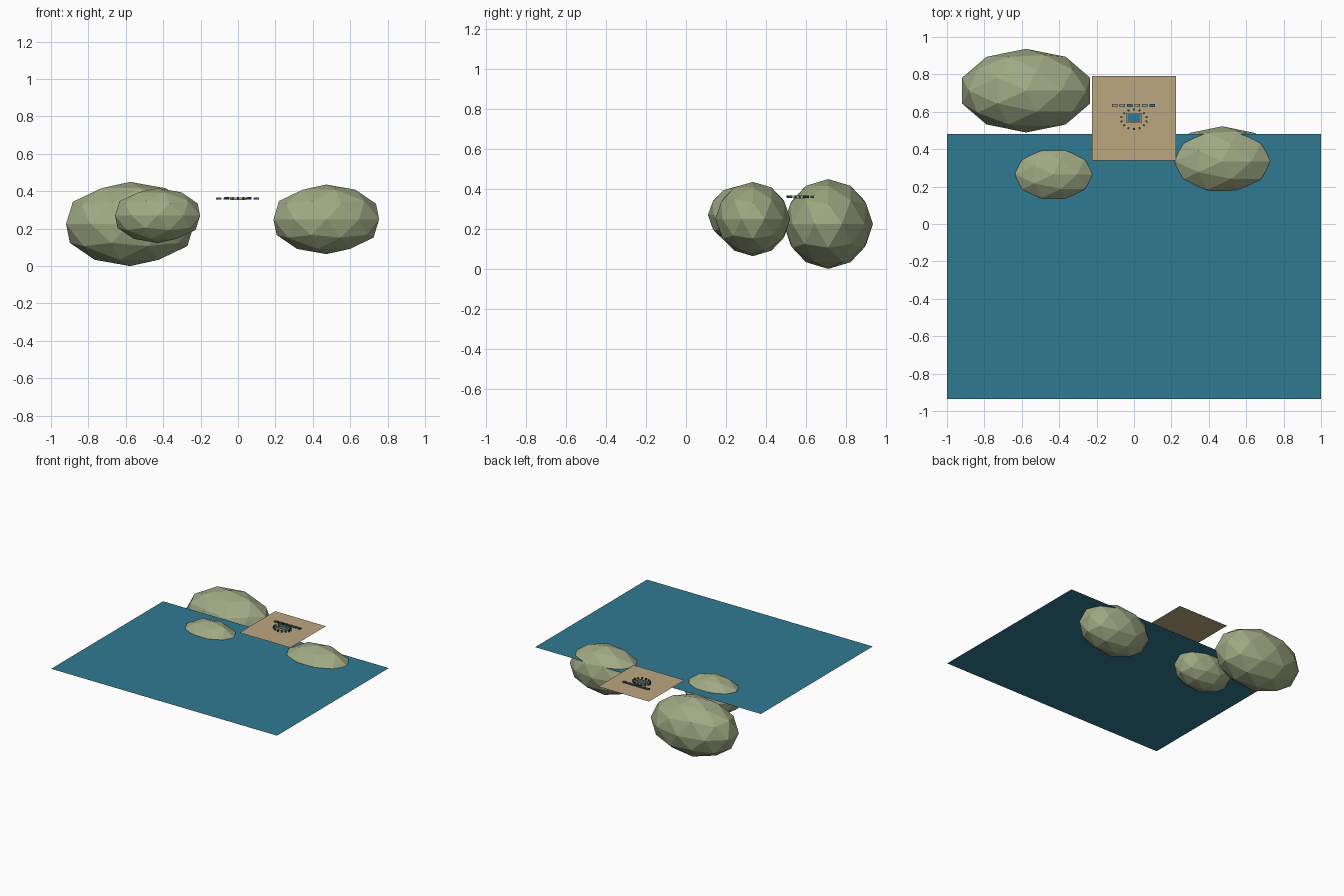
import bpy
import math

cube = bpy.data.objects.get("Cube")
if cube:
    bpy.data.objects.remove(cube, do_unlink=True)


def material(name, rgb):
    m = bpy.data.materials.new(name)
    m.use_nodes = True
    m.diffuse_color = (*rgb, 1)
    m.node_tree.nodes["Principled BSDF"].inputs["Base Color"].default_value = (*rgb, 1)
    return m


WATER = material("water_blue", (0.03, 0.195, 0.283))
SAND = material("sand_tan", (0.5, 0.385, 0.21))
MOSS = material("moss_green", (0.35, 0.4, 0.23))
DARK = material("dark_teal", (0.03, 0.09, 0.11))


def finish(name, mat, dims):
    ob = bpy.context.object
    ob.name = name
    ob.scale = [d / s if s else 1 for d, s in zip(dims, ob.dimensions)]
    ob.data.materials.append(mat)
    return ob


def sheet(name, mat, loc, dims):
    bpy.ops.mesh.primitive_plane_add(size=1, location=loc)
    return finish(name, mat, (*dims, 0))


def boulder(name, loc, dims):
    bpy.ops.mesh.primitive_ico_sphere_add(subdivisions=2, radius=1, location=loc)
    return finish(name, MOSS, dims)


def block(name, mat, loc, dims, turn=0):
    bpy.ops.mesh.primitive_cube_add(size=1, location=loc, rotation=(0, 0, turn))
    return finish(name, mat, dims)


# Flat water and sand sheets
sheet("water", WATER, (0, -0.227, 0.34), (2, 1.415))
sheet("sand", SAND, (0, 0.565, 0.35), (0.45, 0.45))

# Low-poly rounded boulders
boulder("large_boulder", (-0.577, 0.713, 0.225), (0.685, 0.447, 0.45))
boulder("small_boulder", (-0.43, 0.265, 0.27), (0.455, 0.31, 0.293))
boulder("side_boulder", (0.472, 0.335, 0.25), (0.565, 0.375, 0.372))

# Row of small slabs behind the basin
for i in range(6):
    x = -0.102 + i * 0.04
    block("slab", DARK, (x, 0.633, 0.36), (0.03, 0.016, 0.01))
    block("slab_top", (SAND, MOSS, WATER)[i % 3], (x, 0.633, 0.366), (0.024, 0.01, 0.002))

# Little framed basin
block("basin", WATER, (0, 0.567, 0.357), (0.08, 0.046, 0.008))
for s in (-1, 1):
    block("basin_side", SAND, (s * 0.038, 0.567, 0.36), (0.007, 0.05, 0.016))
    block("basin_end", SAND, (0, 0.567 + s * 0.024, 0.36), (0.076, 0.007, 0.016))

# Ring of pebbles around the basin
for i in range(14):
    a = math.tau * (i + 0.5) / 14
    block("pebble", WATER if i % 3 == 0 else DARK,
          (0.068 * math.cos(a), 0.56 + 0.052 * math.sin(a), 0.362),
          (0.011, 0.009, 0.014), a)
